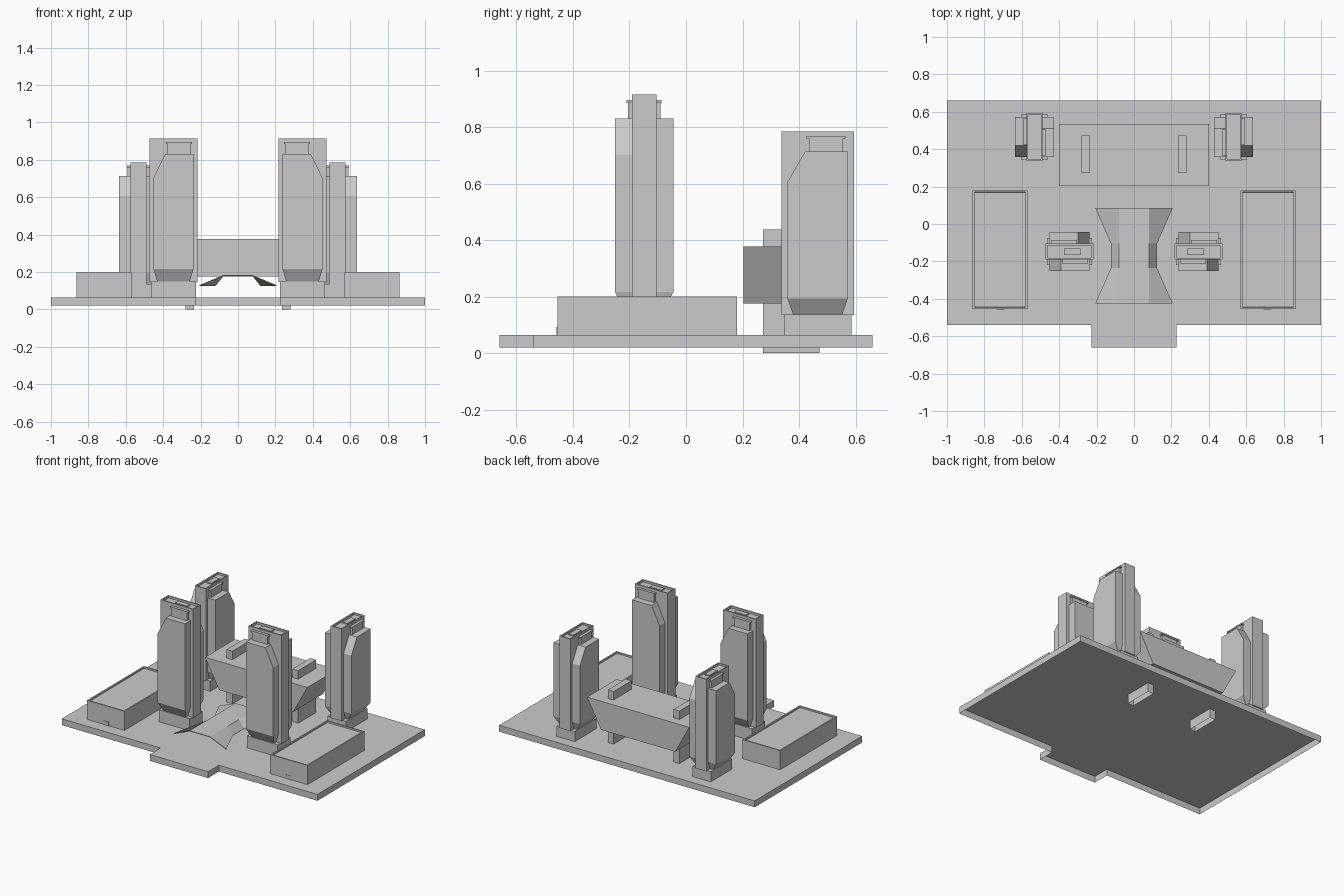
import bpy, bmesh
from mathutils import Matrix, Vector

if "Cube" in bpy.data.objects:
    bpy.data.objects.remove(bpy.data.objects["Cube"])

GROUND = 0.065


def loft(bm, rings, bottom=True):
    """Skin a stack of equal point rings and cap the ends."""
    vs = [[bm.verts.new(p) for p in r] for r in rings]
    n = len(rings[0])
    new = []
    for a, b in zip(vs, vs[1:]):
        for i in range(n):
            new.append(bm.faces.new((a[i], a[(i + 1) % n], b[(i + 1) % n], b[i])))
    top = bm.faces.new(vs[-1])
    new.append(top)
    if bottom:
        new.append(bm.faces.new(vs[0][::-1]))
    bmesh.ops.recalc_face_normals(bm, faces=new)
    return top


def rect(x0, x1, y0, y1, z):
    return [(x0, y0, z), (x1, y0, z), (x1, y1, z), (x0, y1, z)]


def box(bm, x0, x1, y0, y1, z0, z1, bottom=True):
    return loft(bm, [rect(x0, x1, y0, y1, z0), rect(x0, x1, y0, y1, z1)], bottom)


def parapet(bm, face, width, depth):
    """Sink the middle of a roof face, leaving a rim."""
    bmesh.ops.inset_region(bm, faces=[face], thickness=width)
    bmesh.ops.inset_region(bm, faces=[face], thickness=0.0005, depth=-depth)


def finish(bm, name, matrix=None, mirror=False):
    if matrix:
        bm.transform(matrix)
        if matrix.determinant() < 0:
            bmesh.ops.reverse_faces(bm, faces=bm.faces[:])
    me = bpy.data.meshes.new(name)
    bm.to_mesh(me)
    bm.free()
    ob = bpy.data.objects.new(name, me)
    bpy.context.collection.objects.link(ob)
    if mirror:
        mod = ob.modifiers.new("mirror", 'MIRROR')
        mod.use_mirror_merge = False
    return ob


def tower(prefix, matrix):
    # central slab with sunken roof and plant room
    bm = bmesh.new()
    roof = box(bm, -0.128, 0.128, -0.043, 0.043, 0.147, 0.915)
    parapet(bm, roof, 0.013, 0.014)
    box(bm, -0.06, 0.03, -0.018, 0.018, 0.9, 0.91)
    finish(bm, prefix + "_slab", matrix, True)

    # narrow plinth
    bm = bmesh.new()
    box(bm, -0.12, 0.12, -0.072, 0.072, GROUND, 0.15)
    finish(bm, prefix + "_plinth", matrix, True)

    # two bays, one turned half round
    for side, turn in (("front", 0), ("back", 3.14159265)):
        m = matrix @ Matrix.Rotation(turn, 4, 'Z')
        bm = bmesh.new()
        prof = [(-0.107, 0.217), (0.107, 0.217), (0.107, 0.703),
                (0.045, 0.83), (-0.107, 0.83)]
        loft(bm, [[(x, y, z) for x, z in prof] for y in (-0.04, -0.104)])
        loft(bm, [rect(-0.086, 0.086, -0.064, -0.03, 0.147),
                  rect(-0.107, 0.107, -0.104, -0.03, 0.217)])
        finish(bm, f"{prefix}_{side}_bay", m, True)
        # stepped crown with a lip
        bm = bmesh.new()
        box(bm, -0.09, 0.031, -0.058, -0.04, 0.83, 0.886)
        box(bm, -0.099, 0.04, -0.062, -0.04, 0.886, 0.896)
        finish(bm, f"{prefix}_{side}_crown", m, True)


# site slab: an open-bottomed tray with a front step
bm = bmesh.new()
plan = [(-1, -0.54), (-0.228, -0.54), (-0.228, -0.66), (0.228, -0.66),
        (0.228, -0.54), (1, -0.54), (1, 0.66), (-1, 0.66)]
loft(bm, [[(x, y, z) for x, y in plan] for z in (0.02, GROUND)], bottom=False)
finish(bm, "site_slab")

# four towers; the rear pair is shorter and turned sideways
tower("front_tower", Matrix.Translation((0.345, -0.148, 0)))
k = 0.847
tower("rear_tower", Matrix.Translation((0.532, 0.466, GROUND * (1 - k)))
      @ Matrix.Rotation(1.57079633, 4, 'Z')
      @ Matrix.Diagonal(Vector((-1, 1, k, 1))))

# low side blocks in two storeys with a doorway
bm = bmesh.new()
box(bm, 0.57, 0.863, -0.455, 0.18, GROUND, 0.135)
roof = box(bm, 0.57, 0.863, -0.455, 0.18, 0.135, 0.2)
parapet(bm, roof, 0.014, 0.01)
finish(bm, "side_block", mirror=True)
bm = bmesh.new()
box(bm, 0.692, 0.735, -0.458, -0.45, GROUND, 0.092)
finish(bm, "side_block_door", mirror=True)

# raised hall with ends leaning outward
bm = bmesh.new()
loft(bm, [rect(-0.29, 0.29, 0.203, 0.535, 0.175),
          rect(-0.4, 0.4, 0.203, 0.535, 0.377)])
finish(bm, "raised_hall")

# piers running through the hall, open below
bm = bmesh.new()
box(bm, 0.235, 0.28, 0.273, 0.473, 0.0, 0.437, bottom=False)
finish(bm, "hall_pier", mirror=True)

# folded canopy, waisted in the middle
bm = bmesh.new()
rows = []
for y, w in ((-0.425, 0.207), (-0.235, 0.123), (-0.105, 0.123), (0.085, 0.207)):
    rows.append([bm.verts.new((x, y, z)) for x, z in
                 ((-w, 0.13), (-0.08, 0.183), (0.08, 0.183), (w, 0.13))])
for a, b in zip(rows, rows[1:]):
    for i in range(3):
        bm.faces.new((a[i], a[i + 1], b[i + 1], b[i]))
canopy = finish(bm, "canopy")
sol = canopy.modifiers.new("thickness", 'SOLIDIFY')
sol.thickness = 0.005
sol.offset = -1
